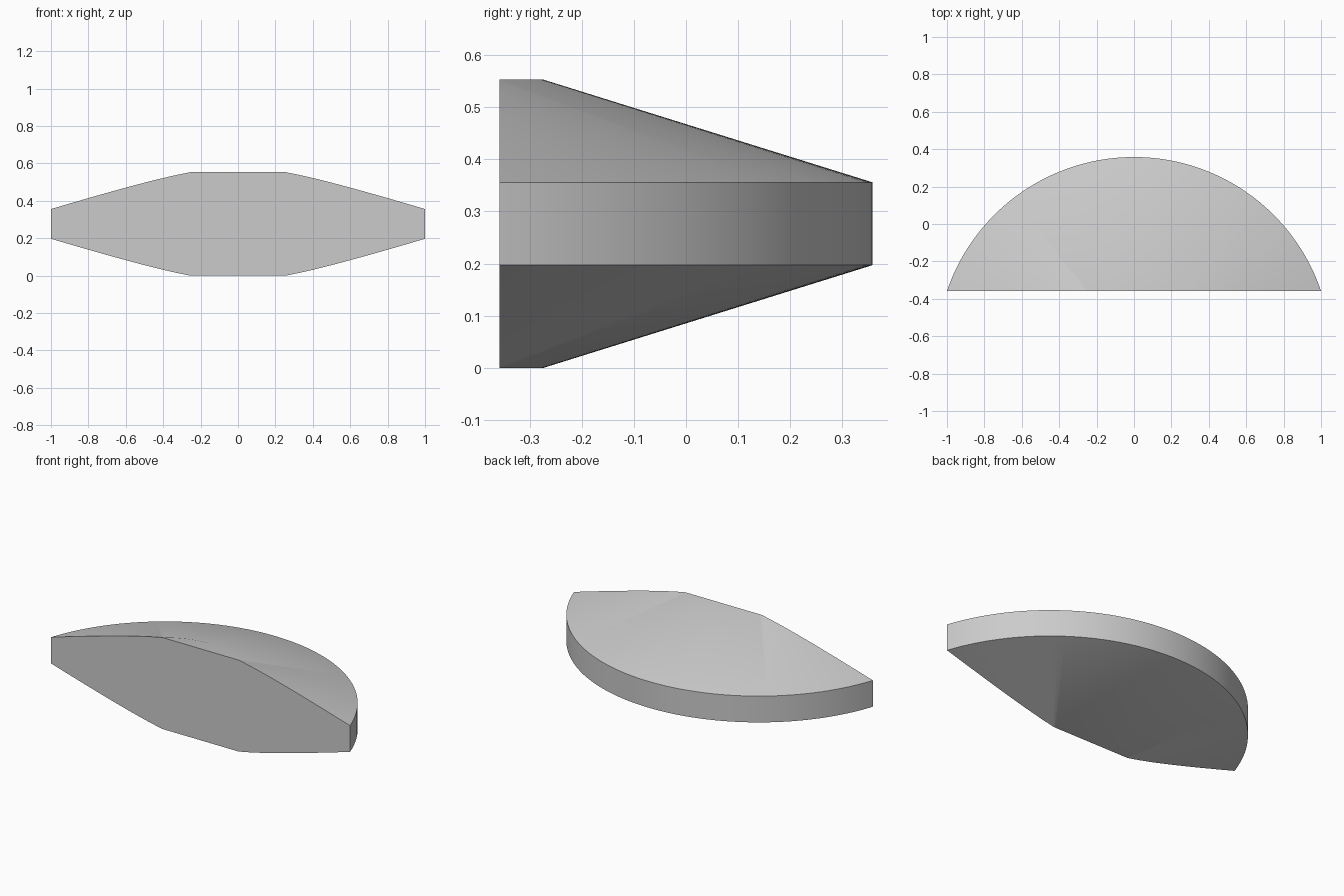
import bpy, bmesh
from math import radians
from mathutils import Vector

cube = bpy.data.objects.get("Cube")
if cube:
    bpy.data.objects.remove(cube, do_unlink=True)

# Lathe axis and double-cone profile (radius, height)
FRONT_Y = -0.358
RADIUS = 1.0563
AXIS = Vector((0, -FRONT_Y - RADIUS, 0))
PROFILE = [(0.425, 0.0), (RADIUS, 0.197), (RADIUS, 0.356), (0.425, 0.553)]
STEPS = 192

# Flat grey material
grey = bpy.data.materials.new("light_grey")
grey.use_nodes = True
colour = (0.6, 0.6, 0.6, 1.0)
grey.diffuse_color = colour
grey.node_tree.nodes["Principled BSDF"].inputs["Base Color"].default_value = colour

# Spin the profile into a full disc
bm = bmesh.new()
verts = [bm.verts.new(AXIS + Vector((r, 0, z))) for r, z in PROFILE]
edges = [bm.edges.new(pair) for pair in zip(verts, verts[1:])]
bmesh.ops.spin(bm, geom=verts + edges, cent=AXIS, axis=(0, 0, 1),
               angle=radians(360), steps=STEPS, use_duplicate=False)
bmesh.ops.remove_doubles(bm, verts=bm.verts, dist=0.0001)

# Close the flat top and bottom
bmesh.ops.holes_fill(bm, edges=[e for e in bm.edges if e.is_boundary], sides=0)

# Slice off everything in front of the flat face and cap the cut
geom = bm.verts[:] + bm.edges[:] + bm.faces[:]
bmesh.ops.bisect_plane(bm, geom=geom, dist=0.00001, plane_co=(0, FRONT_Y, 0),
                       plane_no=(0, -1, 0), clear_outer=True)
bmesh.ops.holes_fill(bm, edges=[e for e in bm.edges if e.is_boundary], sides=0)
bmesh.ops.recalc_face_normals(bm, faces=bm.faces)

mesh = bpy.data.meshes.new("disc_segment")
bm.to_mesh(mesh)
bm.free()
mesh.materials.append(grey)
segment = bpy.data.objects.new("disc_segment", mesh)
bpy.context.collection.objects.link(segment)

# Smooth curved sides, keep the rims and cut sharp
bpy.ops.object.select_all(action="DESELECT")
segment.select_set(True)
bpy.context.view_layer.objects.active = segment
bpy.ops.object.shade_smooth_by_angle(angle=radians(30))
